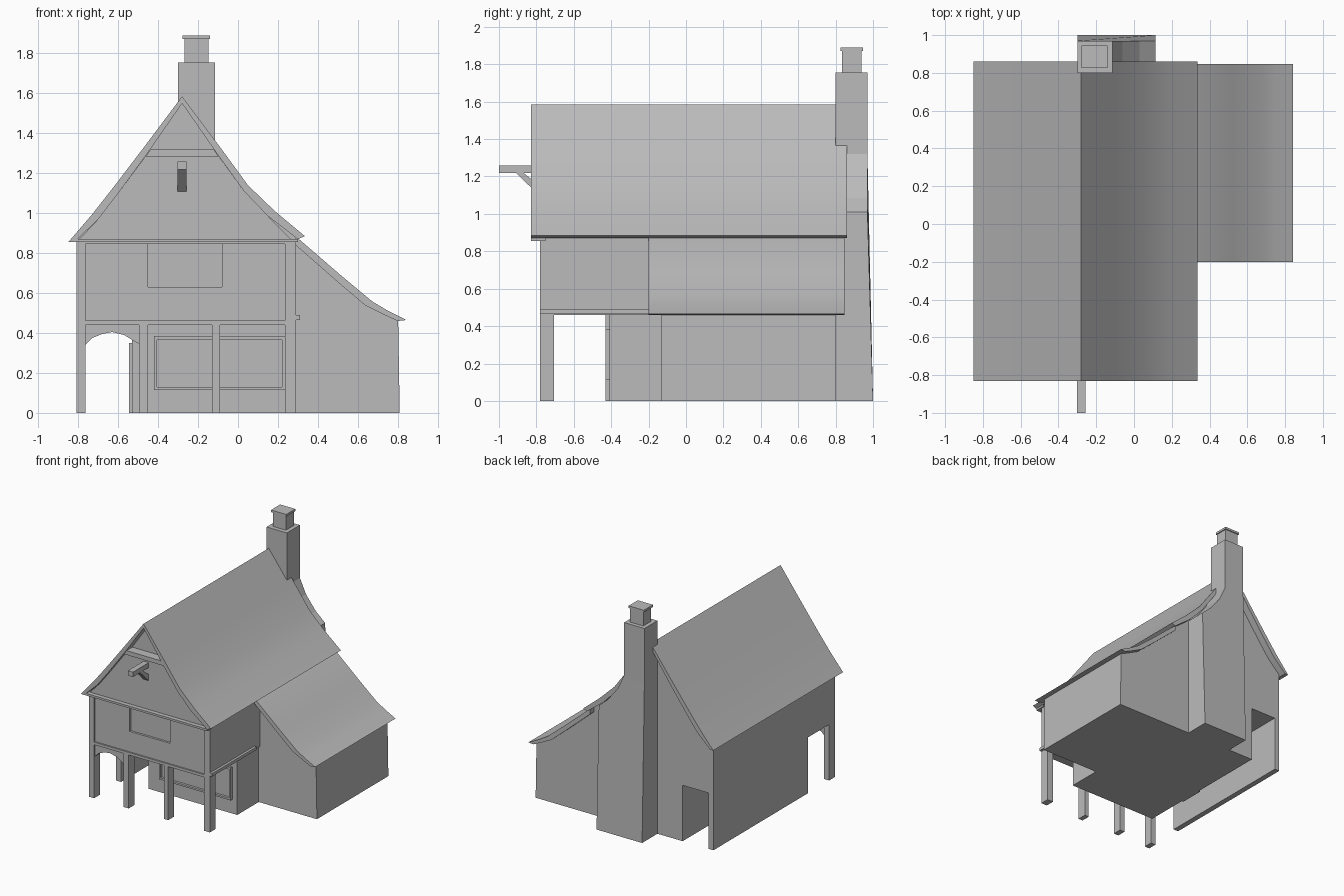
import bpy
import bmesh
from mathutils import Vector

cube = bpy.data.objects.get("Cube")
if cube:
    bpy.data.objects.remove(cube, do_unlink=True)

grey = bpy.data.materials.new("plain_grey")
grey.use_nodes = True
grey.diffuse_color = (0.5, 0.5, 0.5, 1)
grey.node_tree.nodes["Principled BSDF"].inputs["Base Color"].default_value = (0.5, 0.5, 0.5, 1)


def prism(name, pts, axis, a, b, smooth=False):
    """Extrude a profile: (x, z) along y, or (y, z) along x."""
    bm = bmesh.new()
    place = (lambda u, v, d: (u, d, v)) if axis == "y" else (lambda u, v, d: (d, u, v))
    face = bm.faces.new([bm.verts.new(place(u, v, a)) for u, v in pts])
    grown = bmesh.ops.extrude_face_region(bm, geom=[face])["geom"]
    shift = Vector(place(0, 0, b - a))
    for v in grown:
        if isinstance(v, bmesh.types.BMVert):
            v.co += shift
    bmesh.ops.recalc_face_normals(bm, faces=bm.faces)
    mesh = bpy.data.meshes.new(name)
    bm.to_mesh(mesh)
    bm.free()
    mesh.materials.append(grey)
    ob = bpy.data.objects.new(name, mesh)
    bpy.context.collection.objects.link(ob)
    if smooth:
        bpy.ops.object.select_all(action="DESELECT")
        ob.select_set(True)
        bpy.context.view_layer.objects.active = ob
        bpy.ops.object.shade_smooth_by_angle()
    return ob


def box(name, x, y, z):
    return prism(name, [(x[0], z[0]), (x[1], z[0]), (x[1], z[1]), (x[0], z[1])], "y", *y)


LEFT, RIGHT, BACK, FLOOR = -0.81, 0.29, 0.80, 0.46

# Main roof: gently flared shell over both slopes
outer = [(-0.85, 0.855), (-0.73, 0.995), (-0.62, 1.135), (-0.46, 1.345), (-0.28, 1.585),
         (-0.1, 1.345), (0.05, 1.14), (0.185, 1.01), (0.335, 0.885)]
inner = [(-0.82, 0.855), (-0.7, 0.97), (-0.6, 1.1), (-0.45, 1.305), (-0.28, 1.55),
         (-0.11, 1.305), (0.03, 1.11), (0.15, 0.985), (0.3, 0.87)]
prism("main_roof", outer + inner[::-1], "y", -0.83, 0.86, True)

# Upper storey with the attic gables
prism("upper_house", [(LEFT, FLOOR), (RIGHT, FLOOR), (RIGHT, 0.878)] + inner[1:-1][::-1]
      + [(LEFT, 0.865)], "y", -0.75, BACK)
prism("gable_front", [(-0.8, 0.865), (0.27, 0.865), (0.15, 0.985), (0.03, 1.11), (-0.1, 1.29),
                      (-0.46, 1.29), (-0.6, 1.1), (-0.7, 0.97)], "y", -0.795, -0.75)
prism("gable_collar", [(-0.462, 1.285), (-0.098, 1.285), (-0.122, 1.32), (-0.438, 1.32)],
      "y", -0.825, -0.75)
box("gable_tie", (-0.83, 0.3), (-0.83, -0.75), (0.855, 0.872))

# Ground floor, open passage and its outer wall
box("ground_floor", (-0.53, 0.28), (-0.41, BACK), (0, FLOOR))
box("passage_wall", (LEFT, -0.765), (-0.43, BACK), (0, FLOOR))
box("passage_door", (-0.545, -0.53), (-0.05, 0.15), (0, 0.35))

# Porch posts and arched brace
for i, x in enumerate([(LEFT, -0.765), (-0.495, -0.45), (-0.13, -0.09), (0.235, RIGHT)]):
    box(f"porch_post_{i + 1}", x, (-0.78, -0.705), (0, 0.45))
prism("porch_arch", [(-0.765, 0.445), (-0.765, 0.34), (-0.73, 0.375), (-0.68, 0.395), (-0.63, 0.405),
                     (-0.57, 0.39), (-0.53, 0.365), (-0.495, 0.345), (-0.495, 0.445)],
      "y", -0.77, -0.72)

# Timber frame around the upper front wall
box("front_sill_beam", (LEFT, RIGHT), (-0.78, -0.705), (0.44, 0.462))
box("front_top_beam", (LEFT, RIGHT), (-0.78, -0.74), (0.845, 0.866))
box("front_post_right", (LEFT, -0.765), (-0.78, -0.74), (FLOOR, 0.85))
box("front_post_left", (0.235, RIGHT), (-0.78, -0.74), (FLOOR, 0.85))
box("side_beam", (0.28, 0.31), (-0.78, -0.2), (0.465, 0.49))

# Upper wall panels leave a recessed window
for name, x, z in [("panel_below", (-0.765, 0.235), (FLOOR, 0.63)),
                   ("panel_right", (-0.765, -0.45), (0.63, 0.845)),
                   ("panel_left", (-0.08, 0.235), (0.63, 0.845))]:
    box(name, x, (-0.768, -0.74), z)

# Shop window frame
for name, x, z in [("window_top", (-0.42, 0.235), (0.365, 0.385)),
                   ("window_bottom", (-0.42, 0.235), (0.115, 0.13)),
                   ("window_side_right", (-0.42, -0.405), (0.13, 0.365)),
                   ("window_side_left", (0.22, 0.235), (0.13, 0.365))]:
    box(name, x, (-0.43, -0.4), z)

# Hoist beam and its brace
box("hoist_beam", (-0.303, -0.257), (-1, -0.75), (1.218, 1.258))
prism("hoist_brace", [(-0.91, 1.22), (-0.87, 1.22), (-0.77, 1.14), (-0.77, 1.085)],
      "x", -0.303, -0.257)

# Lean-to and its swept roof
prism("lean_to", [(0.25, 0), (0.81, 0), (0.802, 0.462), (0.635, 0.545), (0.29, 0.845), (0.25, 0.845)],
      "y", -0.13, BACK)
prism("lean_to_roof", [(0.28, 0.885), (0.3, 0.875), (0.52, 0.685), (0.67, 0.56), (0.75, 0.512),
                       (0.843, 0.465), (0.8, 0.46), (0.735, 0.49), (0.635, 0.54), (0.5, 0.655),
                       (0.28, 0.848)], "y", -0.2, 0.847, True)

# Chimney: wide battered base with a shoulder, then stack and cap
base = prism("chimney_base", [(-0.3, 0), (0.115, 0), (0.115, 1.01), (0.03, 1.085), (-0.06, 1.2),
                              (-0.115, 1.32), (-0.3, 1.32)], "y", 0.78, 0.97)
for v in base.data.vertices:
    if v.co.y > 0.9 and v.co.z < 0.1:
        v.co.y = 1.0
box("chimney_stack", (-0.3, -0.115), (0.8, 0.97), (1.3, 1.755))
box("chimney_neck", (-0.268, -0.148), (0.835, 0.938), (1.75, 1.875))
box("chimney_cap", (-0.278, -0.14), (0.827, 0.946), (1.872, 1.89))
